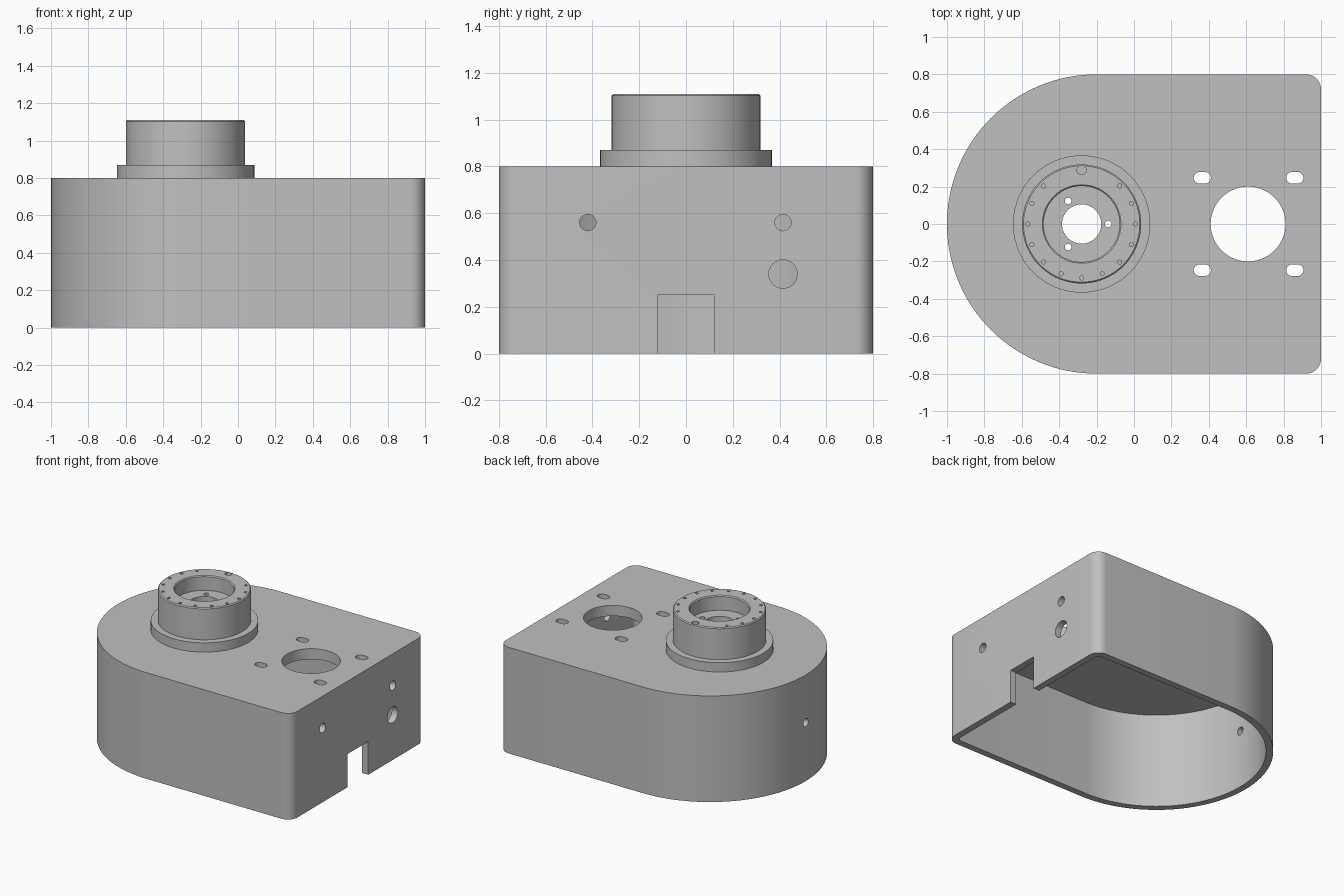
import bpy, bmesh
from math import sin, cos, pi, radians
from mathutils import Matrix, Vector

cube = bpy.data.objects.get("Cube")
if cube:
    bpy.data.objects.remove(cube, do_unlink=True)

grey = bpy.data.materials.new("light_grey")
grey.use_nodes = True
grey.diffuse_color = (0.53, 0.53, 0.53, 1)
grey.node_tree.nodes["Principled BSDF"].inputs["Base Color"].default_value = grey.diffuse_color

HUB_X = -0.28
TO_X = Matrix.Rotation(pi / 2, 4, 'Y')  # turns an upright prism along x


def arc(cx, cy, r, a0, a1, n):
    return [(cx + r * cos(radians(a0 + (a1 - a0) * i / n)),
             cy + r * sin(radians(a0 + (a1 - a0) * i / n))) for i in range(n + 1)]


def circle(cx, cy, r, n=32):
    return arc(cx, cy, r, 0, 360, n)[:-1]


def outline(inset):
    r = 0.08 - inset
    return (arc(-0.2, 0, 0.8 - inset, 90, 270, 64)
            + arc(0.92, -0.72, r, -90, 0, 10) + arc(0.92, 0.72, r, 0, 90, 10))


def slot(cx, cy):
    return arc(cx - 0.015, cy, 0.031, 90, 270, 12) + arc(cx + 0.015, cy, 0.031, -90, 90, 12)


def prism(bm, pts, z0, z1, matrix=Matrix()):
    low = [bm.verts.new(matrix @ Vector((x, y, z0))) for x, y in pts]
    high = [bm.verts.new(matrix @ Vector((x, y, z1))) for x, y in pts]
    bm.faces.new(low[::-1])
    bm.faces.new(high)
    for i in range(len(pts)):
        j = (i + 1) % len(pts)
        bm.faces.new((low[i], low[j], high[j], high[i]))


def make_object(name, bm):
    bmesh.ops.recalc_face_normals(bm, faces=bm.faces)
    mesh = bpy.data.meshes.new(name)
    bm.to_mesh(mesh)
    bm.free()
    mesh.materials.append(grey)
    obj = bpy.data.objects.new(name, mesh)
    bpy.context.collection.objects.link(obj)
    return obj


def cut(obj, cutter):
    mod = obj.modifiers.new("cut", 'BOOLEAN')
    mod.operation = 'DIFFERENCE'
    mod.solver = 'EXACT'
    mod.object = cutter
    bpy.context.view_layer.objects.active = obj
    bpy.ops.object.modifier_apply(modifier=mod.name)
    bpy.data.objects.remove(cutter, do_unlink=True)


def smooth(obj):
    bpy.ops.object.select_all(action='DESELECT')
    obj.select_set(True)
    bpy.context.view_layer.objects.active = obj
    bpy.ops.object.shade_smooth_by_angle(angle=radians(30))


def hub_screws(bm):
    for a in (0, 120, 240):
        t = radians(a)
        prism(bm, circle(HUB_X + 0.142 * cos(t), 0.142 * sin(t), 0.018, 16), 0.6, 1.2)


# Housing: D-shaped shell, open underneath
bm = bmesh.new()
prism(bm, outline(0), 0, 0.8)
housing = make_object("housing", bm)
bm = bmesh.new()
prism(bm, outline(0.05), -0.1, 0.72)
cut(housing, make_object("cavity_cutter", bm))

# Openings in the top plate
bm = bmesh.new()
prism(bm, circle(0.61, 0, 0.2, 64), 0.6, 0.9)
prism(bm, circle(HUB_X, 0, 0.105, 64), 0.6, 0.9)
for x in (0.365, 0.86):
    for y in (-0.247, 0.247):
        prism(bm, slot(x, y), 0.6, 0.9)
hub_screws(bm)

# Openings in the flat end wall, then one in the round end
for y, z, r in ((-0.42, 0.56, 0.035), (0.415, 0.56, 0.035), (0.415, 0.34, 0.061)):
    prism(bm, circle(-z, y, r), 0.85, 1.1, TO_X)
prism(bm, [(0.1, -0.122), (0.1, 0.122), (-0.25, 0.122), (-0.25, -0.122)], 0.85, 1.1, TO_X)
prism(bm, circle(-0.44, 0, 0.03), -1.1, -0.85, TO_X)
cut(housing, make_object("opening_cutter", bm))
smooth(housing)

# Hub: turned profile with flange, collar and stepped bore
profile = [(0.105, 0.8), (0.367, 0.8), (0.367, 0.87), (0.318, 0.87), (0.318, 1.103),
           (0.311, 1.11), (0.21, 1.11), (0.203, 1.103), (0.203, 1.0), (0.105, 1.0)]
bm = bmesh.new()
ring = [bm.verts.new((HUB_X + r, 0, z)) for r, z in profile]
edges = [bm.edges.new((ring[i - 1], ring[i])) for i in range(len(ring))]
bmesh.ops.spin(bm, geom=ring + edges, cent=(HUB_X, 0, 0), axis=(0, 0, 1),
               angle=2 * pi, steps=80, use_duplicate=False)
bmesh.ops.remove_doubles(bm, verts=bm.verts, dist=0.0005)
hub = make_object("flanged_hub", bm)

# Hub holes: bore screws, rim screws and one larger dowel hole
bm = bmesh.new()
hub_screws(bm)
for i in range(16):
    if i in (3, 5):
        continue
    t = i * pi / 8
    r = 0.025 if i == 4 else 0.011
    prism(bm, circle(HUB_X + 0.288 * cos(t), 0.288 * sin(t), r, 16), 1.0, 1.2)
cut(hub, make_object("hub_hole_cutter", bm))
smooth(hub)
